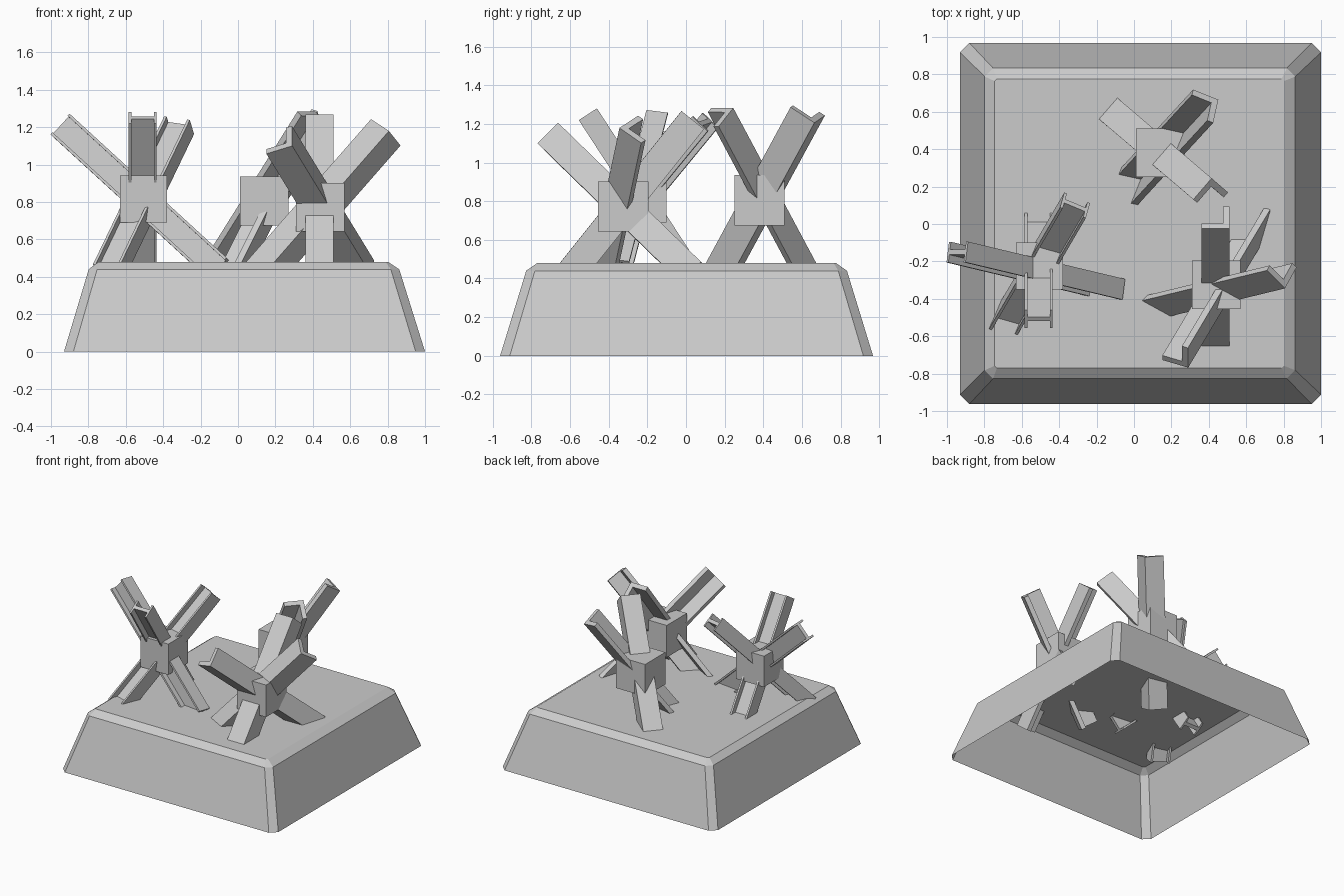
import bpy, bmesh
from mathutils import Vector

if "Cube" in bpy.data.objects:
    bpy.data.objects.remove(bpy.data.objects["Cube"])


def make_object(name, bm):
    bmesh.ops.recalc_face_normals(bm, faces=bm.faces)
    me = bpy.data.meshes.new(name)
    bm.to_mesh(me)
    bm.free()
    ob = bpy.data.objects.new(name, me)
    bpy.context.collection.objects.link(ob)
    return ob


def ring(bm, cx, cy, z, half, cut):
    """Square ring with cut corners."""
    h, k = half, half - cut
    pts = [(k, -h), (h, -k), (h, k), (k, h), (-k, h), (-h, k), (-h, -k), (-k, -h)]
    return [bm.verts.new((cx + x, cy + y, z)) for x, y in pts]


def beam(name, center, delta, corner, profile):
    """Extrude a profile through center, delta either way.
    The profile's (+,+) diagonal points towards the corner vector."""
    c, delta = Vector(center), Vector(delta)
    d = delta.normalized()
    k = Vector(corner)
    k = (k - d * k.dot(d)).normalized()
    w = d.cross(k)
    u, v = (k - w).normalized(), (k + w).normalized()
    bm = bmesh.new()
    ends = [[bm.verts.new(c + s * delta + u * a + v * b) for a, b in profile] for s in (-1, 1)]
    n = len(profile)
    for i in range(n):
        j = (i + 1) % n
        bm.faces.new((ends[0][i], ends[0][j], ends[1][j], ends[1][i]))
    for e in ends:
        bm.faces.new(e)
    return make_object(name, bm)


def h_beam(name, center, delta, sep):
    """H section; sep is the direction from one flange to the other."""
    d, s = Vector(delta).normalized(), Vector(sep)
    s = (s - d * s.dot(d)).normalized()
    return beam(name, center, delta, s + d.cross(s), H)


def hub(name, center, size):
    bm = bmesh.new()
    bmesh.ops.create_cube(bm, size=size)
    bmesh.ops.translate(bm, verts=bm.verts, vec=center)
    return make_object(name, bm)


# cross-sections: angle iron and H beam
a, t = 0.075, 0.035
L = [(a, a), (-a, a), (-a, a - t), (a - t, a - t), (a - t, -a), (a, -a)]
f, g, q, w = 0.075, 0.06, 0.056, 0.014
H = [(-f, -q), (-g, -q), (-g, -w), (g, -w), (g, -q), (f, -q),
     (f, q), (g, q), (g, w), (-g, w), (-g, q), (-f, q)]

# base: hollow tapered plinth, open underneath
bm = bmesh.new()
rings = [ring(bm, cx, 0.003, z, h, c) for cx, z, h, c in
         ((0.035, 0, 0.965, 0.05), (0.032, 0.44, 0.83, 0.045), (0.028, 0.48, 0.773, 0.012))]
for lo, hi in zip(rings, rings[1:]):
    for i in range(8):
        j = (i + 1) % 8
        bm.faces.new((lo[i], lo[j], hi[j], hi[i]))
bm.faces.new(rings[-1])
base = make_object("plinth", bm)
if base.data.polygons[-1].normal.z < 0:
    base.data.flip_normals()

# left obstacle: H beams
A = (-0.505, -0.225, 0.815)
hub("left_hub", A, 0.25)
h_beam("left_beam_1", (-0.525, -0.25, 0.825), (-0.42, 0.1, 0.385), (0.7, 0, 0.7))
h_beam("left_beam_2", (-0.51, -0.225, 0.815), (0, -0.283, 0.435), (1, 0, 0))
h_beam("left_beam_3", A, (0.19, 0.325, 0.395), (0.13, -0.075, -0.04))

# back obstacle: angle irons
B = (0.14, 0.38, 0.805)
hub("back_hub", B, 0.26)
beam("back_beam_1", B, (0.23, 0.25, 0.46), (0.7, 0.3, -0.5), L)
beam("back_beam_2", B, (0.27, -0.23, 0.43), (0.07, 1.26, 0.63), L)

# front right obstacle: angle irons
C = (0.44, -0.325, 0.772)
hub("front_hub", C, 0.26)
beam("front_beam_1", (0.435, -0.325, 0.77), (0, 0.36, 0.45), (1, -0.78, 0.62), L)
beam("front_beam_2", C, (0.35, 0.085, 0.40), (0.1, -1, 0.0), L)
beam("front_beam_3", C, (-0.22, -0.37, 0.36), (0.86, -0.89, -0.40), L)
